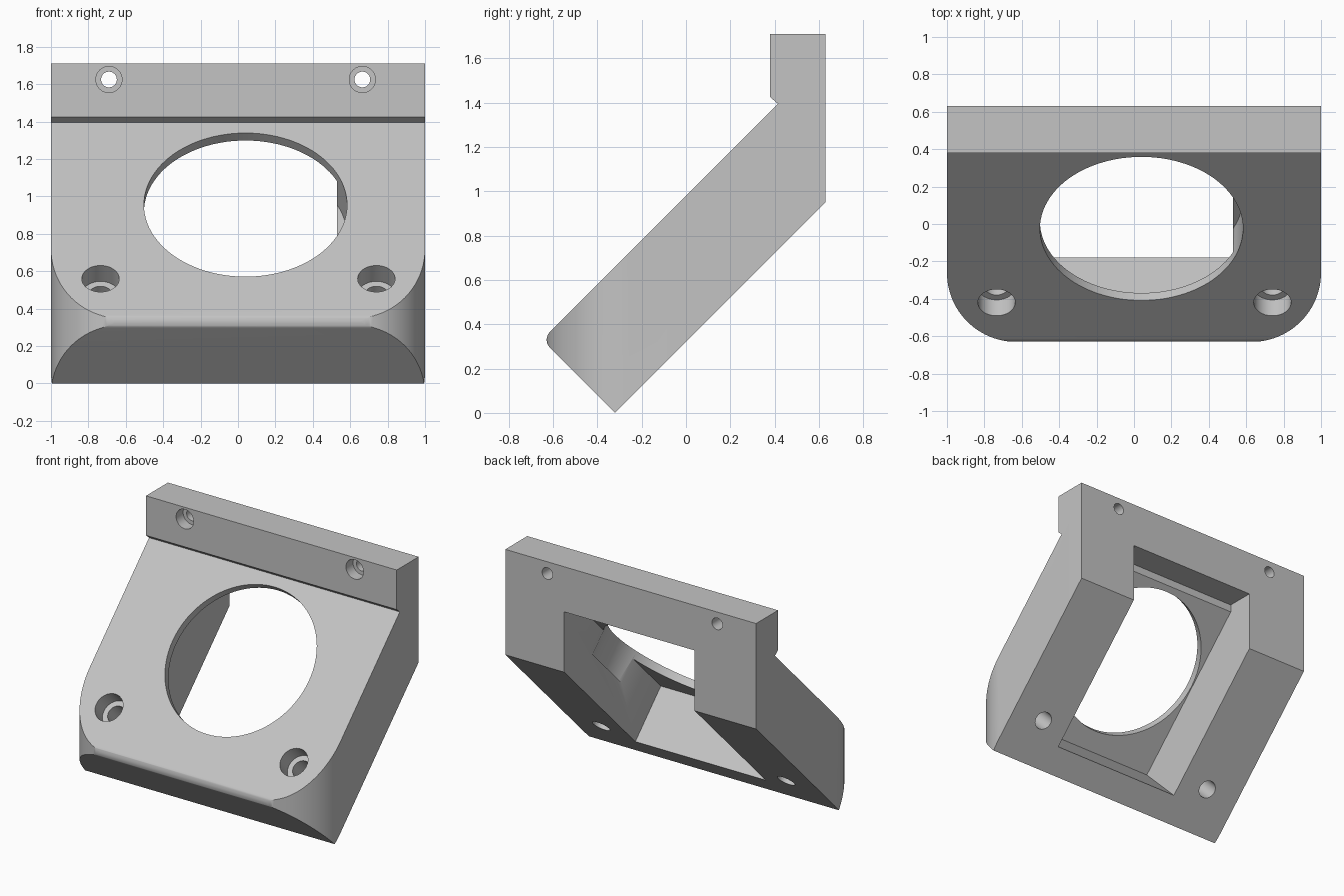
import bpy, bmesh
from math import sin, cos, pi, sqrt, radians
from mathutils import Vector, Matrix

cube = bpy.data.objects.get("Cube")
if cube:
    bpy.data.objects.remove(cube, do_unlink=True)

grey = bpy.data.materials.new("plain grey")
grey.use_nodes = True
grey.diffuse_color = (0.55, 0.55, 0.55, 1)
grey.node_tree.nodes["Principled BSDF"].inputs["Base Color"].default_value = (0.55, 0.55, 0.55, 1)


def finish(name, bm):
    bmesh.ops.recalc_face_normals(bm, faces=bm.faces)
    mesh = bpy.data.meshes.new(name)
    bm.to_mesh(mesh)
    bm.free()
    mesh.materials.append(grey)
    obj = bpy.data.objects.new(name, mesh)
    bpy.context.collection.objects.link(obj)
    return obj


def extrude(points, offset):
    bm = bmesh.new()
    face = bm.faces.new([bm.verts.new(p) for p in points])
    result = bmesh.ops.extrude_face_region(bm, geom=[face])
    verts = [v for v in result["geom"] if isinstance(v, bmesh.types.BMVert)]
    bmesh.ops.translate(bm, verts=verts, vec=offset)
    return bm


def cut(target, cutter):
    mod = target.modifiers.new("cut", 'BOOLEAN')
    mod.operation = 'DIFFERENCE'
    mod.solver = 'EXACT'
    mod.object = cutter
    bpy.context.view_layer.objects.active = target
    bpy.ops.object.modifier_apply(modifier=mod.name)
    bpy.data.objects.remove(cutter, do_unlink=True)


def bore(target, point, tilt, radius, depth, sides=48):
    # round hole sunk to a depth below a surface point
    turn = Matrix.Rotation(radians(tilt), 4, 'X')
    over = 0.1
    shift = Matrix.Translation((0, 0, (over - depth) / 2))
    bm = bmesh.new()
    bmesh.ops.create_cone(bm, cap_ends=True, segments=sides, radius1=radius, radius2=radius,
                          depth=depth + over, matrix=Matrix.Translation(point) @ turn @ shift)
    cut(target, finish("bore_cutter", bm))


# Body: side profile with a rounded nose, drawn as (y, z)
nose = [(-0.579 + 0.05 * cos(a), 0.33 + 0.05 * sin(a))
        for a in [pi * (0.75 + 0.5 * i / 8) for i in range(9)]]
profile = [(-0.32, 0), (0.63, 0.95), (0.63, 1.71), (0.38, 1.71), (0.38, 1.425), (0.415, 1.395)] + nose
bm = extrude([(-1, y, z) for y, z in profile], (2, 0, 0))

# Soft side edges of the sloping top
edges = []
for e in bm.edges:
    a, b = e.verts
    d = b.co - a.co
    if abs(d.x) < 0.01 and d.length > 1.2 and (a.co.z + b.co.z) / 2 - (a.co.y + b.co.y) / 2 > 0.8:
        edges.append(e)
bmesh.ops.bevel(bm, geom=edges, offset=0.03, segments=5, profile=0.5, affect='EDGES')
body = finish("angled_bracket", bm)

# Rounded front corners, vertical in plan
for side in (1, -1):
    arc = [(0.63 + 0.37 * cos(a), -0.26 - 0.37 * sin(a))
           for a in [pi / 2 * i / 24 for i in range(25)]]
    outline = arc + [(0.63, -0.9), (1.2, -0.9), (1.2, -0.26)]
    cut(body, finish("corner_cutter", extrude([(side * x, y, -0.2) for x, y in outline], (0, 0, 1.6))))

# Rectangular pocket open to the back and underside
pocket = [(-0.08, 0.04), (-0.47, 0.43), (0.43, 1.33), (0.43, 1.385), (0.8, 1.385), (0.8, 0.92)]
cut(body, finish("pocket_cutter", extrude([(-0.51, y, z) for y, z in pocket], (1.04, 0, 0))))

# Large round opening through the sloping plate
bore(body, (0.04, -0.025, 0.955), 45, 0.543, 0.235, 96)

# Counterbored screw holes in the slope and the upright flange
for x in (-0.735, 0.74):
    bore(body, (x, -0.42, 0.56), 45, 0.1, 0.12)
    bore(body, (x, -0.42, 0.56), 45, 0.063, 0.7)
for x in (-0.69, 0.665):
    bore(body, (x, 0.38, 1.625), 90, 0.07, 0.08)
    bore(body, (x, 0.38, 1.625), 90, 0.042, 0.5)

bpy.ops.object.select_all(action='DESELECT')
body.select_set(True)
bpy.context.view_layer.objects.active = body
bpy.ops.object.shade_smooth_by_angle(angle=radians(30))
